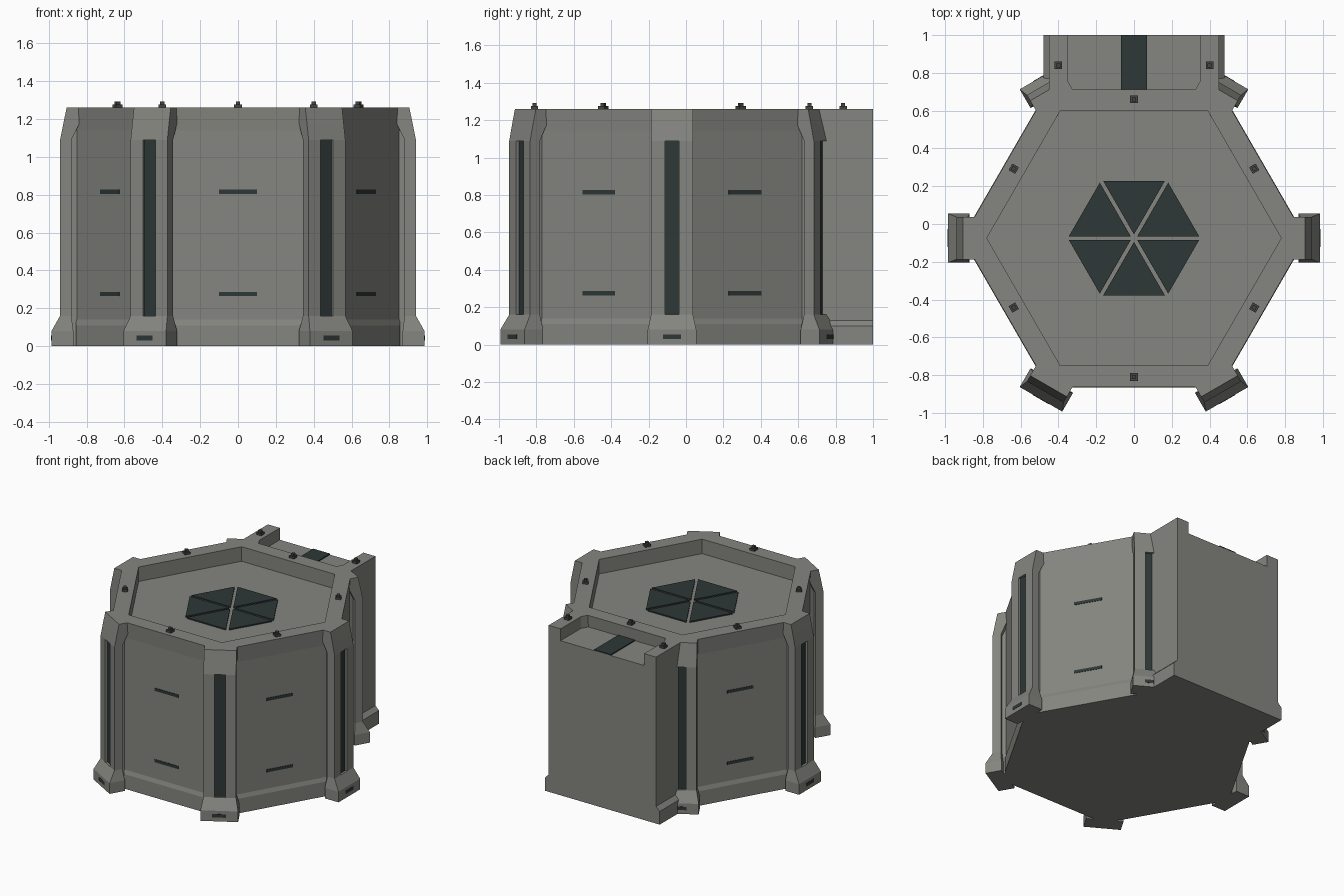
import bpy, bmesh, math
from mathutils import Matrix, Vector

if "Cube" in bpy.data.objects:
    bpy.data.objects.remove(bpy.data.objects["Cube"])

CY = -0.075            # centre of the hexagonal body in y
TOP = 1.26


def material(name, col):
    m = bpy.data.materials.new(name)
    m.diffuse_color = (*col, 1)
    m.use_nodes = True
    m.node_tree.nodes["Principled BSDF"].inputs["Base Color"].default_value = m.diffuse_color
    return m


GREY = material("hull grey", (0.235, 0.235, 0.215))
DARK = material("dark slate", (0.027, 0.038, 0.038))
BOLT = material("bolt grey", (0.06, 0.06, 0.055))


def finish(bm, name, mat, matrix=None):
    bmesh.ops.remove_doubles(bm, verts=bm.verts, dist=0.003)
    bmesh.ops.recalc_face_normals(bm, faces=bm.faces)
    me = bpy.data.meshes.new(name)
    bm.to_mesh(me)
    bm.free()
    me.materials.append(mat)
    ob = bpy.data.objects.new(name, me)
    bpy.context.collection.objects.link(ob)
    if matrix:
        ob.matrix_world = matrix
    return ob


def loft(name, loops, mat, matrix=None):
    """Skin a stack of matching point loops and cap both ends."""
    bm = bmesh.new()
    rings = [[bm.verts.new(p) for p in l] for l in loops]
    n = len(rings[0])
    for a, b in zip(rings, rings[1:]):
        for i in range(n):
            j = (i + 1) % n
            bm.faces.new((a[i], a[j], b[j], b[i]))
    bm.faces.new(rings[0])
    bm.faces.new(rings[-1])
    return finish(bm, name, mat, matrix)


def rect(x0, x1, half, z):
    return [(x0, -half, z), (x1, -half, z), (x1, half, z), (x0, half, z)]


def box(name, x, y, z, mat, matrix=None):
    loops = [[(x[0], y[0], h), (x[1], y[0], h), (x[1], y[1], h), (x[0], y[1], h)] for h in z]
    return loft(name, loops, mat, matrix)


def around(deg):
    return Matrix.Translation((0, CY, 0)) @ Matrix.Rotation(math.radians(deg), 4, 'Z')


def hex_loop(ap, corner, z):
    """Hexagon with apothem ap, corners cut off at radius corner."""
    t = max((ap - corner * math.cos(math.pi / 6)) / 0.5, 0)
    pts = []
    for k in range(6):
        r = Matrix.Rotation(k * math.pi / 3, 3, 'Z')
        pts += [r @ Vector((corner, -t, z)), r @ Vector((corner, t, z))]
    return pts


# Hexagonal hull with flared foot and sunken roof
loft("hull", [hex_loop(0.79, 0.855, 0), hex_loop(0.79, 0.855, 0.11),
              hex_loop(0.78, 0.855, 0.14), hex_loop(0.78, 0.855, 1.14),
              hex_loop(0.787, 0.855, TOP), hex_loop(0.675, 0.7794, TOP),
              hex_loop(0.675, 0.7794, 1.15)], GREY, around(0))

# Corner pillars: foot, grooved shaft, leaning cap, dark inlay
for k in range(6):
    m = around(60 * k)
    loft("pillar_foot", [rect(0.87, 0.985, 0.13, 0), rect(0.87, 0.985, 0.13, 0.08),
                         rect(0.88, 0.94, 0.112, 0.16)], GREY, m)
    u = [(0.88, -0.112), (0.94, -0.112), (0.94, -0.038), (0.918, -0.038),
         (0.918, 0.038), (0.94, 0.038), (0.94, 0.112), (0.88, 0.112)]
    loft("pillar_shaft", [[(x, y, z) for x, y in u] for z in (0.16, 1.09)], GREY, m)
    loft("pillar_cap", [rect(0.88, 0.94, 0.112, 1.09), rect(0.836, 0.922, 0.112, 1.18),
                        rect(0.836, 0.905, 0.112, TOP)], GREY, m)
    box("pillar_neck", (0.84, 0.89), (-0.085, 0.085), (0, 1.14), GREY, m)
    box("pillar_inlay", (0.916, 0.923), (-0.038, 0.038), (0.16, 1.09), DARK, m)
    box("foot_slot", (0.98, 0.987), (-0.048, 0.048), (0.03, 0.055), DARK, m)

# Wall slots on the five open sides
for k in range(6):
    if k == 1:
        continue
    for z in (0.275, 0.815):
        box("wall_slot", (0.775, 0.783), (-0.1, 0.1), (z - 0.011, z + 0.011),
            DARK, around(30 + 60 * k))

# Rear block: U-shaped top, flared sides at the foot
sec = [(0.48, 0), (0.48, 0.10), (0.45, 0.13), (0.45, TOP), (0.35, TOP), (0.35, 1.17)]
outline = sec + [(-x, z) for x, z in reversed(sec)]
loft("rear_block", [[(x, y, z) for x, z in outline] for y in (0.69, 1.0)], GREY)
box("rear_strip", (-0.07, 0.07), (0.71, 1.0), (1.168, 1.178), DARK)

# Roof window: six dark panes with gaps between them
for k in range(6):
    R = 0.345
    a, b = math.radians(60 * k), math.radians(60 * k + 60)
    mid = Vector((math.cos((a + b) / 2), math.sin((a + b) / 2), 0)) * 0.02
    tri = [mid,
           Vector((R * math.cos(a), R * math.sin(a), 0)) + 0.5 * mid.length * Vector((-math.sin(a), math.cos(a), 0)),
           Vector((R * math.cos(b), R * math.sin(b), 0)) - 0.5 * mid.length * Vector((-math.sin(b), math.cos(b), 0))]
    loft("roof_pane", [[p + Vector((0, 0, z)) for p in tri] for z in (1.148, 1.159)], DARK, around(0))


# Bolts on the rim and the rear block
def bolt(m):
    box("bolt_base", (-0.02, 0.02), (-0.02, 0.02), (1.255, 1.277), BOLT, m)
    box("bolt_head", (-0.011, 0.011), (-0.011, 0.011), (1.275, 1.293), BOLT, m)


for k in range(6):
    bolt(around(30 + 60 * k) @ Matrix.Translation((0.735, 0, 0)))
for s in (-1, 1):
    bolt(Matrix.Translation((s * 0.4, 0.84, 0)))
